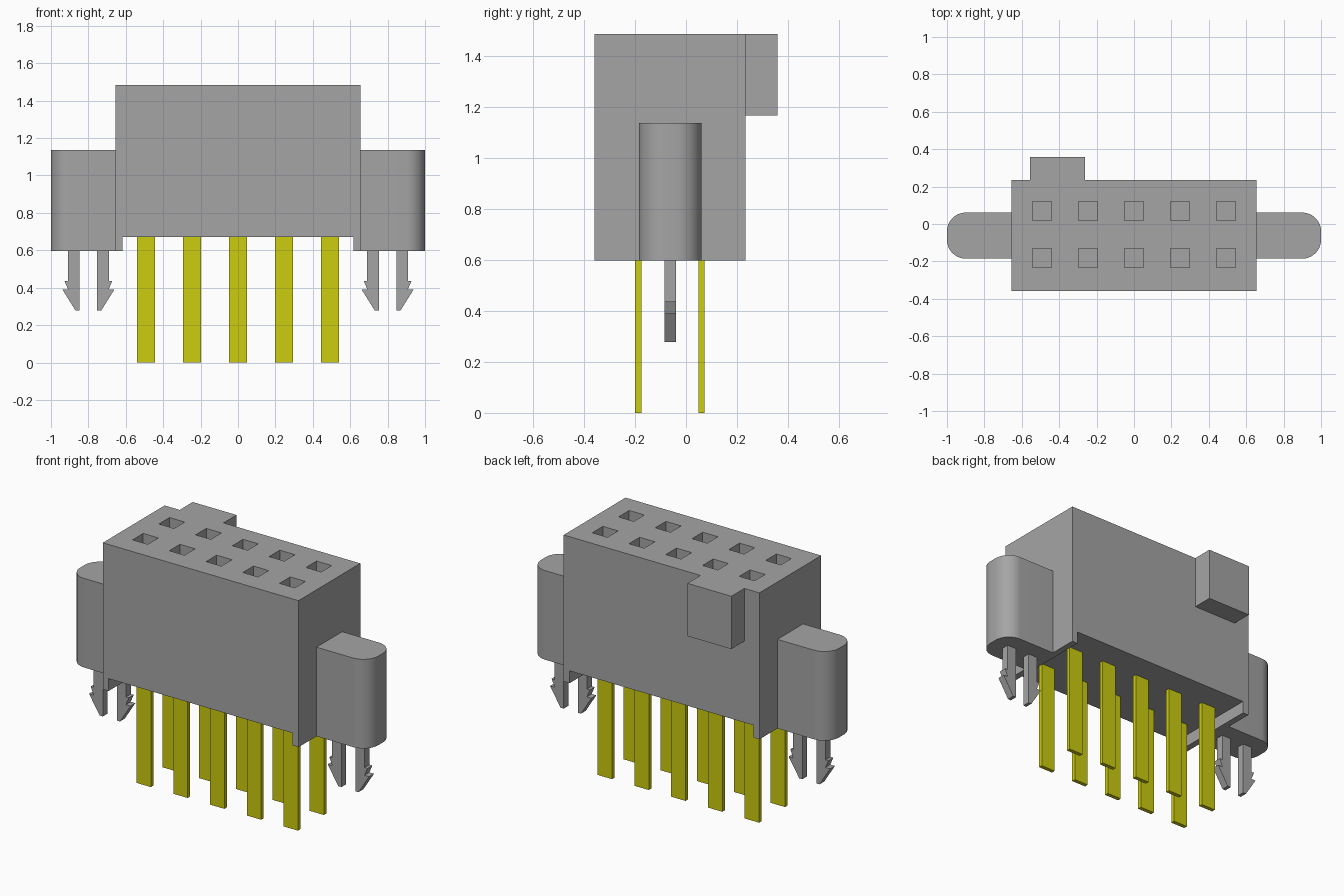
import bpy, bmesh, math

cube = bpy.data.objects.get("Cube")
if cube:
    bpy.data.objects.remove(cube, do_unlink=True)


def material(name, rgb):
    m = bpy.data.materials.new(name)
    m.use_nodes = True
    m.diffuse_color = (*rgb, 1)
    m.node_tree.nodes["Principled BSDF"].inputs["Base Color"].default_value = (*rgb, 1)
    return m


grey = material("grey plastic", (0.376, 0.376, 0.376))
yellow = material("yellow metal", (0.604, 0.604, 0.005))


def prism(name, outline, axis, low, high, mat):
    """Extrude a 2D outline along y (outline is x, z) or z (outline is x, y)."""
    place = (lambda p, d: (p[0], d, p[1])) if axis == "y" else (lambda p, d: (p[0], p[1], d))
    bm = bmesh.new()
    face = bm.faces.new([bm.verts.new(place(p, low)) for p in outline])
    new = bmesh.ops.extrude_face_region(bm, geom=[face])["geom"]
    bmesh.ops.translate(bm, vec=place((0, 0), high - low),
                        verts=[v for v in new if isinstance(v, bmesh.types.BMVert)])
    bmesh.ops.recalc_face_normals(bm, faces=bm.faces)
    mesh = bpy.data.meshes.new(name)
    bm.to_mesh(mesh)
    bm.free()
    mesh.materials.append(mat)
    obj = bpy.data.objects.new(name, mesh)
    bpy.context.collection.objects.link(obj)
    return obj


def box(name, x, y, z, mat):
    return prism(name, [(x[0], y[0]), (x[1], y[0]), (x[1], y[1]), (x[0], y[1])], "z", *z, mat)


def activate(obj):
    bpy.ops.object.select_all(action="DESELECT")
    obj.select_set(True)
    bpy.context.view_layer.objects.active = obj


def boolean(target, tool, operation):
    mod = target.modifiers.new("cut", "BOOLEAN")
    mod.operation, mod.solver, mod.object = operation, "EXACT", tool
    activate(target)
    bpy.ops.object.modifier_apply(modifier=mod.name)
    bpy.data.objects.remove(tool, do_unlink=True)


TOP, BASE, FLOOR = 1.485, 0.597, 0.672
WIDE, SKIRT = 0.656, 0.617
MID_Y = -0.062
COLUMNS = [i * 0.2465 for i in range(-2, 3)]

# Housing: block with a shallow channel underneath and a skirt at each end
housing = prism("housing", [(-WIDE, BASE), (-SKIRT, BASE), (-SKIRT, FLOOR), (SKIRT, FLOOR),
                            (SKIRT, BASE), (WIDE, BASE), (WIDE, TOP), (-WIDE, TOP)],
                "y", -0.358, 0.234, grey)

# Keying tab on the back
boolean(housing, box("key_tab", (-0.555, -0.261), (0.19, 0.359), (1.165, TOP), grey), "UNION")

# Two rows of square sockets in the top
for x in COLUMNS:
    for y in (0.07, -0.182):
        socket = box("socket", (x - 0.051, x + 0.051), (y - 0.051, y + 0.051),
                     (TOP - 0.25, TOP + 0.1), grey)
        boolean(housing, socket, "DIFFERENCE")

# Two rows of flat pins
for row, y in (("back", 0.061), ("front", -0.187)):
    for i, x in enumerate(COLUMNS):
        box(f"{row}_pin_{i + 1}", (x - 0.048, x + 0.048), (y - 0.012, y + 0.012),
            (0, FLOOR), yellow)

# Half of a snap clip: offset from the clip centre, height
PRONG = [(0.047, BASE), (0.109, BASE), (0.109, 0.437), (0.128, 0.437), (0.108, 0.39),
         (0.139, 0.39), (0.068, 0.277), (0.047, 0.277)]

for side, s in (("left", 1), ("right", -1)):
    # Mounting ear with rounded outer corners
    half, r = 0.123, 0.1
    outline = [(s * WIDE, MID_Y - half)]
    for cy, start in ((MID_Y - half + r, -90), (MID_Y + half - r, 0)):
        for k in range(11):
            a = math.radians(start + 9 * k)
            outline.append((s * (1 - r + r * math.cos(a)), cy + r * math.sin(a)))
    outline.append((s * WIDE, MID_Y + half))
    ear = prism(f"{side}_ear", outline, "z", BASE, 1.137, grey)
    activate(ear)
    bpy.ops.object.shade_smooth_by_angle(angle=math.radians(30))

    # Barbed snap clip made of two mirrored prongs
    for where, t in (("outer", s), ("inner", -s)):
        prism(f"{side}_{where}_prong", [(s * 0.8 + t * dx, z) for dx, z in PRONG],
              "y", MID_Y - 0.023, MID_Y + 0.023, grey)
